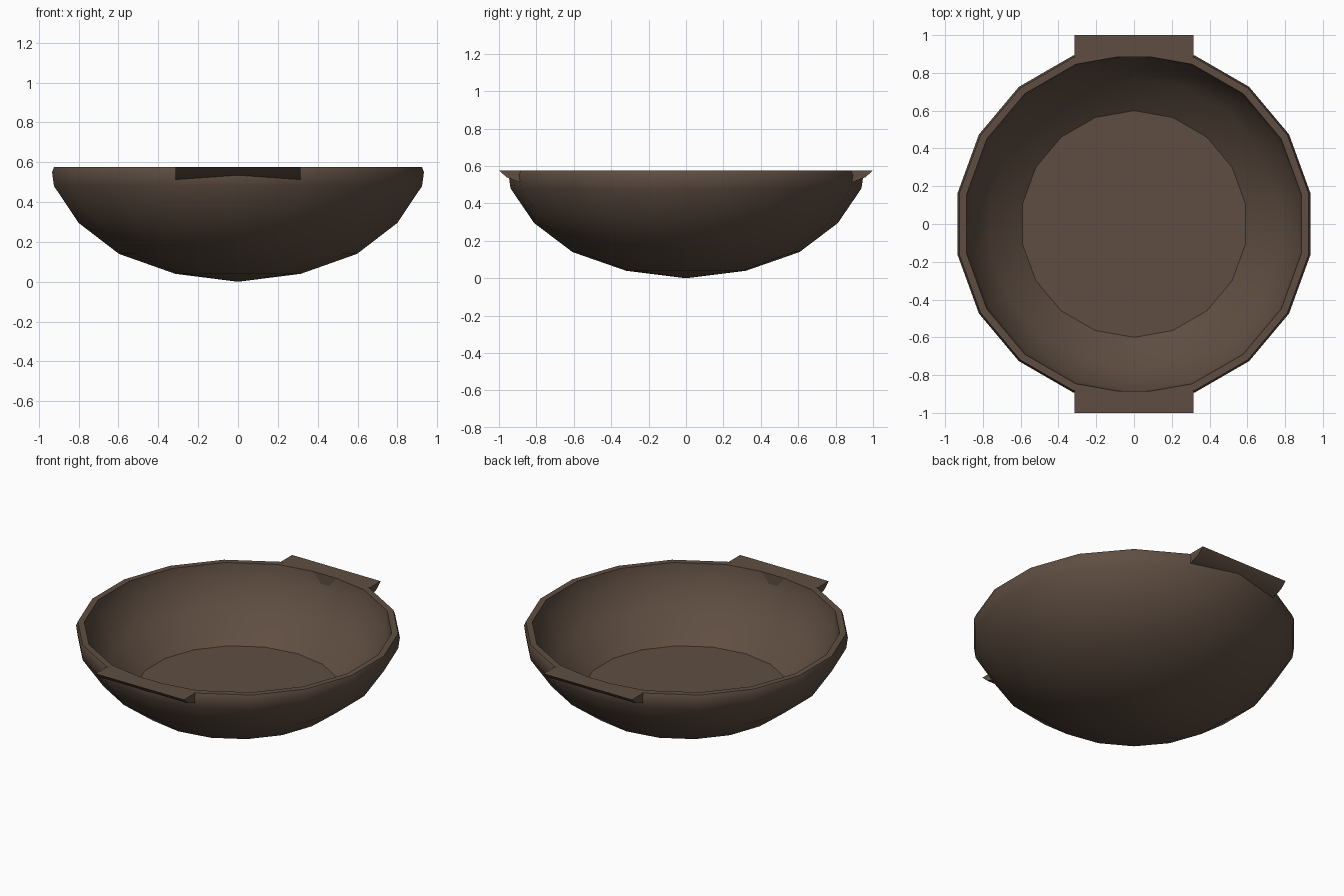
import bpy, bmesh, math

if "Cube" in bpy.data.objects:
    bpy.data.objects.remove(bpy.data.objects["Cube"])

brown = bpy.data.materials.new("dark brown")
brown.diffuse_color = (0.115, 0.076, 0.054, 1)
brown.use_nodes = True
brown.node_tree.nodes["Principled BSDF"].inputs["Base Color"].default_value = brown.diffuse_color
SIDES = 18


def make_object(name, bm, angle):
    bmesh.ops.recalc_face_normals(bm, faces=bm.faces)
    mesh = bpy.data.meshes.new(name)
    bm.to_mesh(mesh)
    bm.free()
    mesh.materials.append(brown)
    obj = bpy.data.objects.new(name, mesh)
    bpy.context.collection.objects.link(obj)
    bpy.ops.object.select_all(action='DESELECT')
    bpy.context.view_layer.objects.active = obj
    obj.select_set(True)
    bpy.ops.object.shade_smooth_by_angle(angle=math.radians(angle))
    return obj


# Bowl: outer shell, rim and inner wall down to the flat floor
profile = [(0.32, 0.04), (0.607, 0.14), (0.812, 0.295), (0.938, 0.48),
           (0.948, 0.55), (0.938, 0.577), (0.9, 0.577), (0.885, 0.48),
           (0.77, 0.32), (0.6, 0.18)]
bm = bmesh.new()
rings = []
for r, z in profile:
    ring = []
    for i in range(SIDES):
        a = math.radians(90 + 360 * i / SIDES)
        ring.append(bm.verts.new((r * math.cos(a), r * math.sin(a), z)))
    rings.append(ring)
for lo, hi in zip(rings, rings[1:]):
    for i in range(SIDES):
        j = (i + 1) % SIDES
        bm.faces.new((lo[i], lo[j], hi[j], hi[i]))
tip = bm.verts.new((0, 0, 0))
for i in range(SIDES):
    bm.faces.new((tip, rings[0][(i + 1) % SIDES], rings[0][i]))
bm.faces.new(rings[-1])
make_object("bowl", bm, 35)

# Lug handles: wedge-shaped ledges at the front and back of the rim
section = [(0.885, 0.577), (1.0, 0.577), (0.96, 0.54), (0.885, 0.512)]
for name, s in (("front_handle", -1), ("back_handle", 1)):
    bm = bmesh.new()
    left = [bm.verts.new((-0.315, s * y, z)) for y, z in section]
    right = [bm.verts.new((0.315, s * y, z)) for y, z in section]
    bm.faces.new(left)
    bm.faces.new(right)
    for i in range(4):
        j = (i + 1) % 4
        bm.faces.new((left[i], left[j], right[j], right[i]))
    make_object(name, bm, 35)
